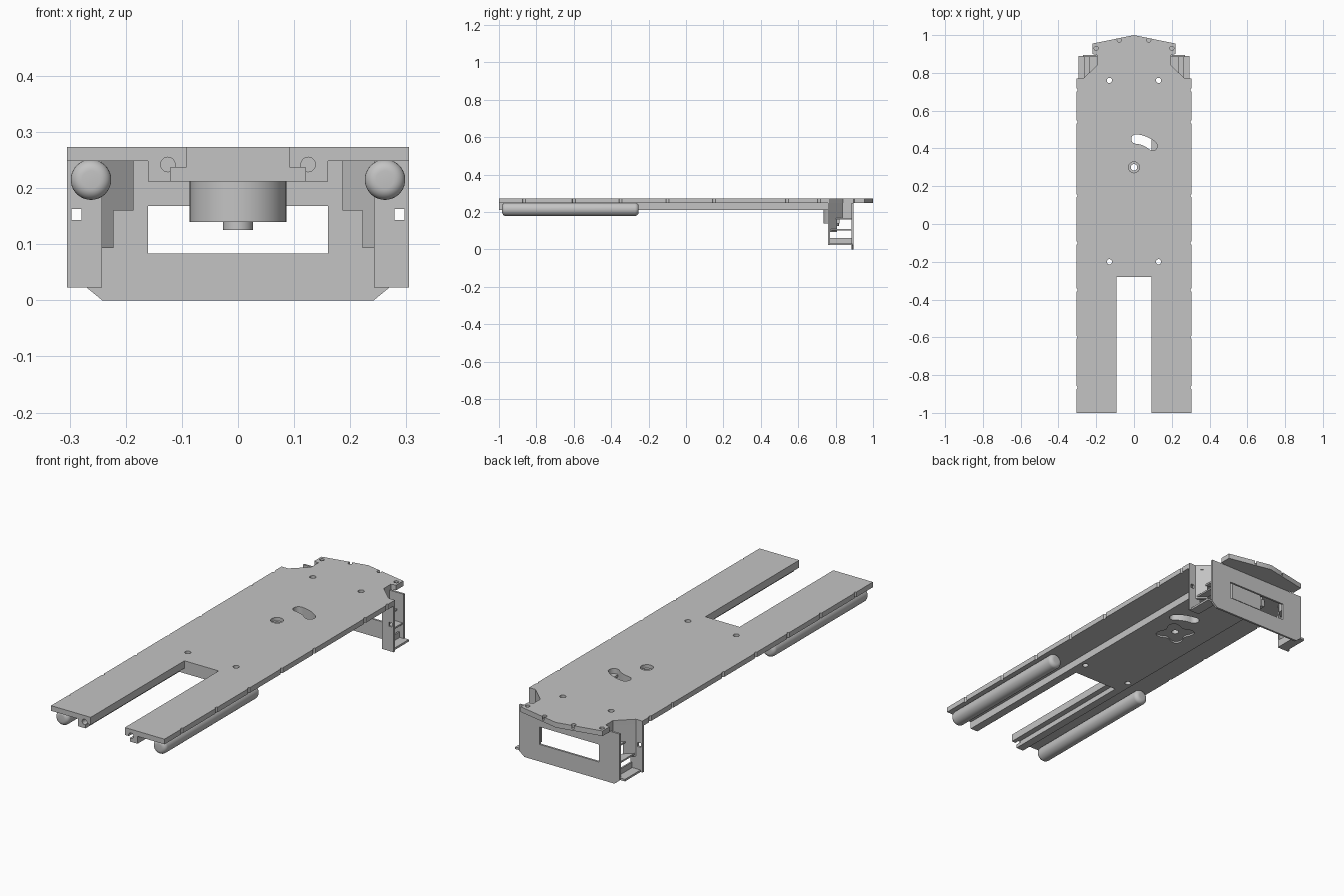
import bpy, bmesh, math
from mathutils import Vector

if "Cube" in bpy.data.objects:
    bpy.data.objects.remove(bpy.data.objects["Cube"], do_unlink=True)

GREY = bpy.data.materials.new("plain grey")
GREY.use_nodes = True
COLOR = (0.55, 0.55, 0.55, 1)
GREY.diffuse_color = COLOR
GREY.node_tree.nodes["Principled BSDF"].inputs["Base Color"].default_value = COLOR

# Maps a profile point and a depth to 3D for each extrusion axis
AXES = {"y": lambda u, v, d: (u, d, v),
        "z": lambda u, v, d: (u, v, d)}


def prisms(name, parts):
    """One object from (points, axis, low, high) extrusions."""
    bm = bmesh.new()
    for pts, axis, lo, hi in parts:
        place = AXES[axis]
        base = bm.faces.new([bm.verts.new(place(u, v, lo)) for u, v in pts])
        ext = bmesh.ops.extrude_face_region(bm, geom=[base], use_keep_orig=True)
        shift = Vector(place(0, 0, hi - lo))
        bmesh.ops.translate(bm, vec=shift, verts=[
            g for g in ext["geom"] if isinstance(g, bmesh.types.BMVert)])
    bmesh.ops.recalc_face_normals(bm, faces=bm.faces)
    me = bpy.data.meshes.new(name)
    bm.to_mesh(me)
    bm.free()
    me.materials.append(GREY)
    ob = bpy.data.objects.new(name, me)
    bpy.context.collection.objects.link(ob)
    return ob


def circle(x, y, r, n=24):
    return [(x + r * math.cos(i * math.tau / n), y + r * math.sin(i * math.tau / n))
            for i in range(n)]


def rect(x0, x1, y0, y1):
    return [(x0, y0), (x1, y0), (x1, y1), (x0, y1)]


def flip(pts):
    return [(-u, v) for u, v in pts]


def both(*parts):
    """Parts plus their copies mirrored in x."""
    return list(parts) + [(flip(pts), axis, lo, hi) for pts, axis, lo, hi in parts]


def cut(ob, parts):
    cutter = prisms("cutter", parts)
    cutter.hide_render = True
    mod = ob.modifiers.new("cut", "BOOLEAN")
    mod.operation, mod.solver, mod.object = "DIFFERENCE", "EXACT", cutter
    activate(ob)
    bpy.ops.object.modifier_apply(modifier=mod.name)
    bpy.data.objects.remove(cutter, do_unlink=True)


def activate(ob):
    bpy.ops.object.select_all(action="DESELECT")
    ob.select_set(True)
    bpy.context.view_layer.objects.active = ob


def smooth(ob):
    activate(ob)
    bpy.ops.object.shade_smooth_by_angle(angle=math.radians(35))


def arc(x, y, r, s, e, n=10):
    angles = [math.radians(s + (e - s) * i / n) for i in range(n + 1)]
    return [(x + r * math.cos(a), y + r * math.sin(a)) for a in angles]


def arc_slot(cx, cy, radius, a0, a1, half):
    """Curved slot with round ends."""
    mid = arc(cx, cy, radius, a0, a1)
    return (arc(cx, cy, radius + half, a0, a1) + arc(*mid[-1], half, a1, a1 + 180)[1:-1]
            + arc(cx, cy, radius - half, a1, a0) + arc(*mid[0], half, a0 + 180, a0 + 360)[1:-1])


TOP, UNDER, LOW = 0.273, 0.248, 0.212

# Deck outline with open front slot and pointed back
side = [(0.092, -0.28), (0.092, -1), (0.305, -1), (0.305, 0.77), (0.27, 0.77),
        (0.195, 0.84), (0.195, 0.895), (0.22, 0.9), (0.22, 0.955)]
deck = prisms("deck", [(side + [(0, 1)] + flip(side)[::-1], "z", UNDER, TOP)])

bolt_holes = both(*[(circle(0.13, y, 0.014), "z", 0.1, 0.4) for y in (0.76, -0.2)])
curved_hole = (arc_slot(0, 0.3, 0.15, 49, 86, 0.025), "z", 0.1, 0.4)
pivot_hole = (circle(0, 0.3, 0.017), "z", 0.1, 0.4)
end_holes = both((circle(0.125, 0.242, 0.013), "y", -1.1, -0.97))
notches = both(*[(circle(0.308, y, 0.009, 12), "z", 0.2, 0.3)
                 for y in (-0.865, -0.6, -0.35, -0.1, 0.15, 0.54, 0.71)])
dimples = both((circle(0.2, 0.93, 0.011), "z", 0.255, 0.3),
               (circle(0.078, 0.974, 0.011), "z", 0.255, 0.3))
cut(deck, bolt_holes + [curved_hole, pivot_hole] + notches + dimples)
cut(deck, end_holes + [(circle(0, 0.3, 0.029), "z", 0.256, 0.4)])
smooth(deck)

# Stepped rails under the deck
rail = [(0.092, UNDER), (0.092, 0.237), (0.12, 0.237), (0.12, LOW), (0.16, LOW), (0.16, UNDER)]
rails = prisms("rails", both((rail, "y", -1, 0.76)))
cut(rails, bolt_holes + end_holes)
smooth(rails)

# Cover filling the gap between the rails, with a four-lobed recess
tee = [(0.092, UNDER), (0.092, 0.237), (0.12, 0.237), (0.12, LOW)]
cover = prisms("cover", [(tee + flip(tee)[::-1], "y", -0.28, 0.76)])
lobes = [(r * math.cos(a), 0.3 + r * math.sin(a))
         for a, r in ((a, 0.073 - 0.017 * math.cos(4 * a))
                      for a in (i * math.tau / 48 for i in range(48)))]
cut(cover, bolt_holes + [curved_hole, pivot_hole])
cut(cover, [(lobes, "z", 0.2, 0.22)])
smooth(cover)

# Round-ended rods under the front arms
for label, s in (("left", 1), ("right", -1)):
    bpy.ops.mesh.primitive_cylinder_add(vertices=40, radius=0.036, depth=0.73,
                                        location=(s * 0.262, -0.618, 0.215),
                                        rotation=(math.pi / 2, 0, 0))
    rod = bpy.context.object
    rod.name = label + "_rod"
    rod.data.materials.append(GREY)
    bev = rod.modifiers.new("round", "BEVEL")
    bev.width, bev.segments, bev.angle_limit = 0.02, 6, math.radians(60)
    bpy.ops.object.modifier_apply(modifier=bev.name)
    smooth(rod)

# Back plate with window and chamfered lower corners
half = [(0.242, 0), (0.27, 0.023), (0.27, UNDER)]
back_plate = prisms("back_plate", [(half + flip(half)[::-1], "y", 0.885, 0.895)])
cut(back_plate, [(rect(-0.16, 0.16, 0.083, 0.168), "y", 0.8, 1)])

# Front wings with square holes
wings = prisms("wings", both((rect(0.242, 0.305, 0.023, UNDER), "y", 0.76, 0.77)))
cut(wings, both((rect(0.279, 0.297, 0.143, 0.163), "y", 0.7, 0.8)))

# Slanted and straight inner walls of the bracket
slant = [(0.27, 0.77), (0.192, 0.84), (0.186, 0.834), (0.262, 0.766)]
low_slant = [(0.27, 0.77), (0.228, 0.808), (0.222, 0.802), (0.262, 0.766)]
prisms("inner_walls", both((slant, "z", 0.16, UNDER), (low_slant, "z", 0.093, 0.16),
                           (rect(0.186, 0.195, 0.836, 0.887), "z", 0.16, UNDER)))

# Stepped shelves between wings and back plate, following the slant
top_shelf = [(0.19, 0.89), (0.19, 0.838), (0.235, 0.798), (0.235, 0.89)]
mid_shelf = [(0.225, 0.89), (0.225, 0.805), (0.265, 0.77), (0.265, 0.89)]
prisms("shelves", both((top_shelf, "z", 0.16, 0.168),
                       (mid_shelf, "z", 0.1, 0.108),
                       (rect(0.242, 0.295, 0.765, 0.89), "z", 0.023, 0.033),
                       (rect(0.242, 0.25, 0.765, 0.89), "z", 0.033, 0.06)))

# Half-round hub with a flat back, and the pin below it
smooth(prisms("hub", [(arc(0, 0.821, 0.086, 180, 360, 32), "z", 0.14, UNDER)]))
smooth(prisms("hub_pin", [(circle(0, 0.79, 0.027, 32), "z", 0.125, 0.145)]))
